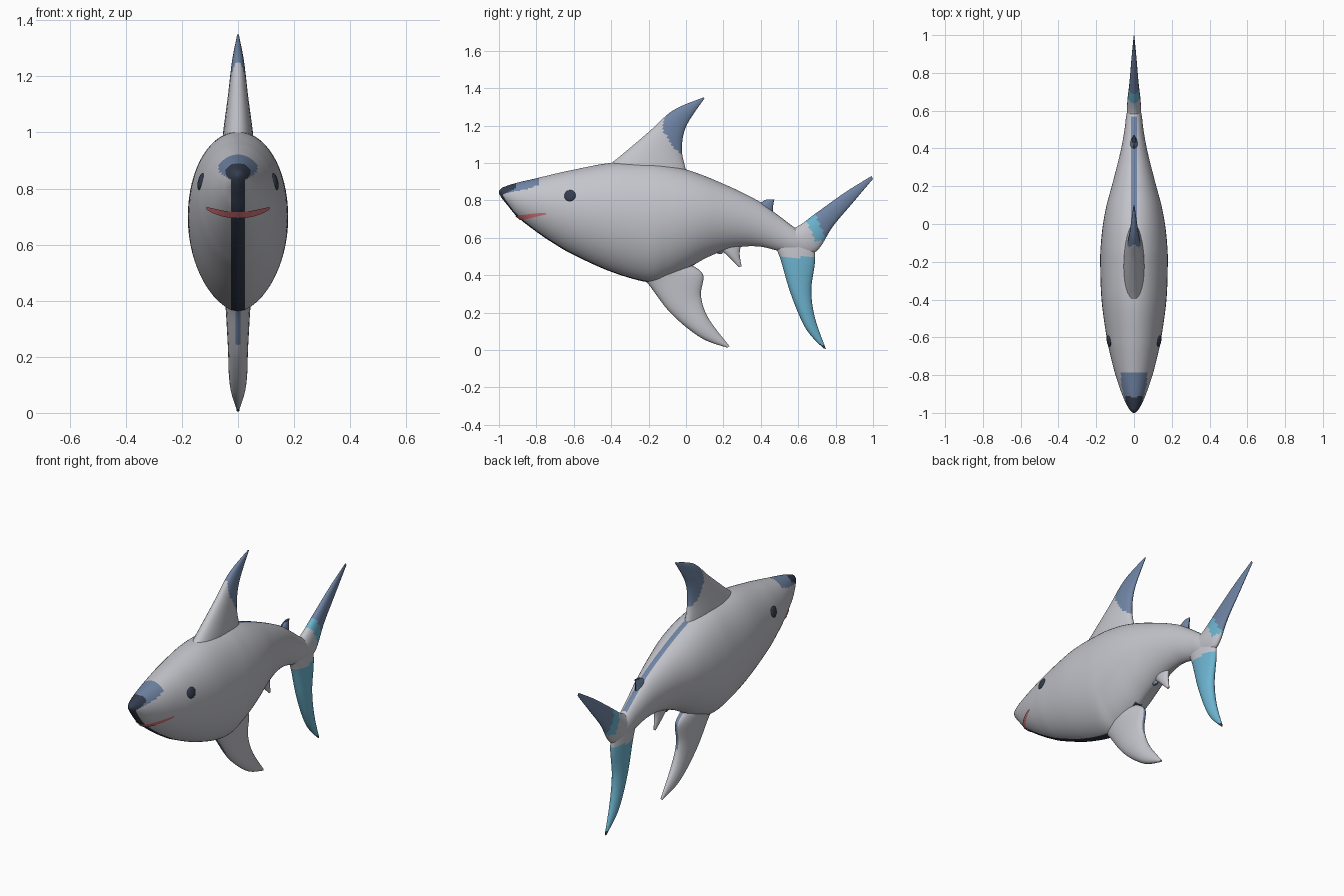
import bpy, bmesh, math
from mathutils import Vector
from mathutils.bvhtree import BVHTree

if "Cube" in bpy.data.objects:
    bpy.data.objects.remove(bpy.data.objects["Cube"])

COLOURS = {
    "light_grey": (0.55, 0.555, 0.60),
    "slate_blue": (0.16, 0.23, 0.37),
    "navy": (0.035, 0.046, 0.075),
    "teal": (0.15, 0.45, 0.62),
    "red": (0.66, 0.17, 0.19),
}
GREY, SLATE, NAVY, TEAL, RED = range(5)
MATS = []
for name, rgb in COLOURS.items():
    m = bpy.data.materials.new(name)
    m.diffuse_color = (*rgb, 1)
    m.use_nodes = True
    m.node_tree.nodes["Principled BSDF"].inputs["Base Color"].default_value = m.diffuse_color
    MATS.append(m)


def sample(rows, t):
    """Smooth interpolation through rows, t from 0 to 1."""
    f = t * (len(rows) - 1)
    i = min(int(f), len(rows) - 2)
    u = f - i
    p = [rows[max(0, min(len(rows) - 1, i + k))] for k in (-1, 0, 1, 2)]
    return [0.5 * (2 * b + (c - a) * u + (2 * a - 5 * b + 4 * c - d) * u * u
                   + (3 * b - a - 3 * c + d) * u ** 3) for a, b, c, d in zip(*p)]


def loft(rings):
    """Skin closed rings of points and cap both ends."""
    bm = bmesh.new()
    vs = [[bm.verts.new(p) for p in r] for r in rings]
    n = len(vs[0])
    for a, b in zip(vs, vs[1:]):
        for i in range(n):
            j = (i + 1) % n
            bm.faces.new((a[i], a[j], b[j], b[i]))
    bm.faces.new(vs[0])
    bm.faces.new(vs[-1])
    bmesh.ops.recalc_face_normals(bm, faces=bm.faces)
    return bm


def finish(bm, name, rule, angle=40):
    bm.normal_update()
    for f in bm.faces:
        f.material_index = rule(f.calc_center_median(), f.normal)
    me = bpy.data.meshes.new(name)
    bm.to_mesh(me)
    bm.free()
    for m in MATS:
        me.materials.append(m)
    ob = bpy.data.objects.new(name, me)
    bpy.context.collection.objects.link(ob)
    bpy.ops.object.select_all(action='DESELECT')
    ob.select_set(True)
    bpy.context.view_layer.objects.active = ob
    bpy.ops.object.shade_smooth_by_angle(angle=math.radians(angle))
    return ob


# Body: y, top z, bottom z, half width
BODY = [
    (-1.0, .850, .838, .005), (-.985, .866, .812, .022), (-.95, .880, .768, .042),
    (-.9, .895, .71, .064), (-.8, .918, .632, .098), (-.7, .942, .565, .124),
    (-.6, .964, .508, .145), (-.4, 1.0, .418, .172), (-.2, 1.0, .362, .179),
    (-.1, .988, .384, .175), (0, .965, .43, .164), (.1, .93, .488, .145),
    (.2, .888, .53, .118), (.3, .842, .552, .092), (.4, .788, .552, .068),
    (.5, .715, .528, .05), (.58, .655, .51, .04), (.67, .60, .51, .018),
]


def body_ring(t, n=64):
    y, top, bot, w = sample(BODY, t)
    c = bot + (top - bot) * .53
    ring = []
    for k in range(n):
        a = 2 * math.pi * k / n
        s, co = math.sin(a), math.cos(a)
        x = w * math.copysign(abs(co) ** (1.0 if s > 0 else 1.2), co)
        ring.append((x, y, c + s * ((top - c) if s > 0 else (c - bot))))
    return ring


def body_rule(c, n):
    if c.y < -.79 and (c.x / .045) ** 2 + ((c.z - .858) / .032) ** 2 < 1:
        return NAVY
    if c.y < -.79 and (c.x / .07) ** 2 + ((c.z - .877) / .044) ** 2 < 1:
        return SLATE
    if n.z < 0 and abs(c.x) < .025 and c.y < .05:
        return NAVY
    if n.z > 0 and abs(c.x) < .015 and .0 < c.y < .57:
        return SLATE
    return GREY


bm = loft([body_ring(i / 119) for i in range(120)])
# clean edges for the belly and back stripes
for x in (-.025, -.015, .015, .025):
    bmesh.ops.bisect_plane(bm, geom=bm.verts[:] + bm.edges[:] + bm.faces[:],
                           plane_co=(x, 0, 0), plane_no=(1, 0, 0))
skin = BVHTree.FromBMesh(bm)
finish(bm, "body", body_rule)


def fin(name, lead, trail, thick, rule, steps=40, n=32):
    """Upright fin: leading and trailing edge points (y, z) with half thickness."""
    rings = []
    for i in range(steps + 1):
        t = i / steps
        a, b = Vector(sample(lead, t)), Vector(sample(trail, t))
        w = max(sample([(h,) for h in thick], t)[0], .001)
        ring = []
        for k in range(n):
            ang = 2 * math.pi * k / n
            u = (1 - math.cos(ang)) / 2
            p = a.lerp(b, u)
            ring.append((w * math.sin(ang) * (1.12 - .25 * u), p.x, p.y))
        rings.append(ring)
    return finish(loft(rings), name, rule)


fin("dorsal_fin",
    [(-.44, .97), (-.36, 1.03), (-.2, 1.165), (-.07, 1.28), (.092, 1.35)],
    [(.02, .92), (-.005, .98), (-.022, 1.08), (.003, 1.2), (.1, 1.347)],
    [.058, .052, .036, .022, .003],
    lambda c, n: SLATE if c.z > 1.03 and (c.y > -.12 + 4 * (c.z - 1.2) ** 2
                                          or c.z > 1.27) else GREY)

fin("belly_fin",
    [(-.26, .41), (-.2, .35), (-.08, .195), (.08, .065), (.222, .012)],
    [(0, .47), (.09, .405), (.08, .29), (.12, .17), (.232, .02)],
    [.05, .044, .036, .03, .006],
    lambda c, n: SLATE if abs(n.x) < .5 and c.z > .25 else GREY)


def upper_tail_rule(c, n):
    d = c.y + .45 * c.z            # distance along the lobe
    if d > 1.015:
        return SLATE
    return TEAL if d > .955 and c.z > .585 else GREY


fin("tail_upper_lobe",
    [(.5, .65), (.585, .655), (.7, .735), (.85, .842), (.992, .93)],
    [(.6, .5), (.70, .53), (.785, .66), (.89, .785), (1.0, .915)],
    [.035, .036, .025, .014, .002], upper_tail_rule)

fin("tail_lower_lobe",
    [(.46, .575), (.5, .5), (.56, .3), (.64, .115), (.733, .01)],
    [(.68, .62), (.69, .48), (.67, .32), (.69, .17), (.748, .005)],
    [.03, .036, .034, .025, .005],
    lambda c, n: NAVY if c.z < .03 else TEAL if c.z < .495 else GREY)

fin("second_dorsal_fin",
    [(.34, .76), (.39, .782), (.425, .803)],
    [(.47, .70), (.465, .76), (.472, .806)],
    [.022, .018, .008],
    lambda c, n: SLATE if abs(n.x) > .5 else NAVY, 12, 20)

fin("anal_fin",
    [(.16, .56), (.22, .505), (.285, .442)],
    [(.30, .58), (.287, .52), (.297, .448)],
    [.025, .02, .005], lambda c, n: GREY, 14, 20)

fin("pelvic_fin",
    [(.10, .53), (.15, .522), (.18, .512)],
    [(.21, .56), (.2, .535), (.195, .515)],
    [.02, .015, .006], lambda c, n: SLATE if c.z < .525 else GREY, 10, 20)

# Eyes: flattened domes resting on the skin
for side, label in ((-1, "left"), (1, "right")):
    hit, nor, _, _ = skin.ray_cast(Vector((side, -.62, .825)), Vector((-side, 0, 0)))
    bm = bmesh.new()
    bmesh.ops.create_uvsphere(bm, u_segments=20, v_segments=12, radius=.031)
    bmesh.ops.scale(bm, vec=(1, 1, .3), verts=bm.verts)
    bmesh.ops.rotate(bm, verts=bm.verts, matrix=nor.to_track_quat('Z', 'Y').to_matrix())
    bmesh.ops.translate(bm, verts=bm.verts, vec=hit)
    finish(bm, "eye_" + label, lambda c, n: NAVY)

# Mouth: thin curved strip laid over the skin
bm = bmesh.new()
rows = []
for i in range(33):
    u = i / 16 - 1
    x, mid = .108 * u, .708 + .022 * u * u
    half = .011 * (1 - .6 * u ** 4)
    row = []
    for k in (-1, 0, 1):
        hit, nor, _, _ = skin.ray_cast(Vector((x, -2, mid + k * half)), Vector((0, 1, 0)))
        row.append(bm.verts.new(hit + nor * .004))
    rows.append(row)
for a, b in zip(rows, rows[1:]):
    for k in range(2):
        bm.faces.new((a[k], b[k], b[k + 1], a[k + 1]))
finish(bm, "mouth", lambda c, n: RED)
